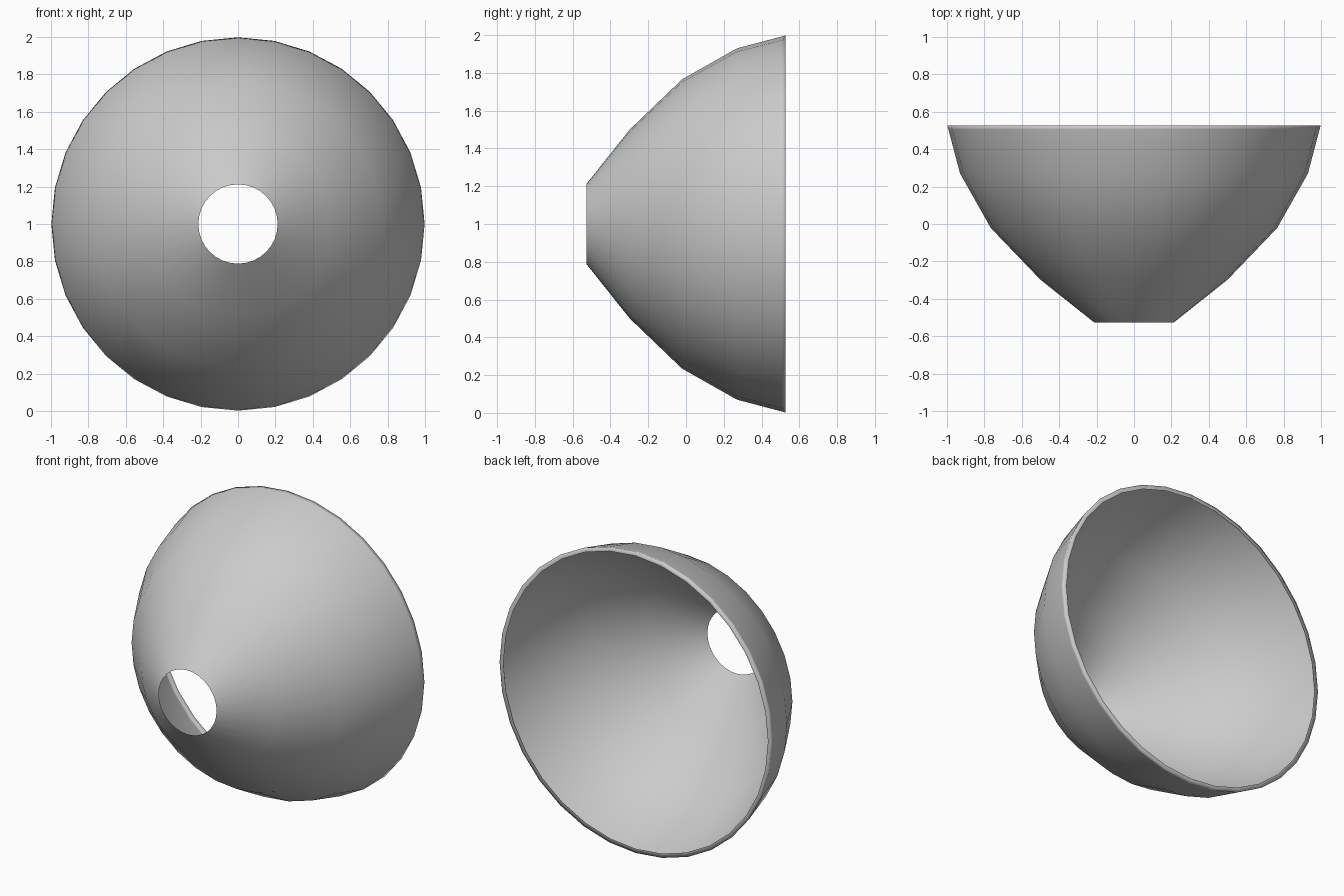
import bpy, bmesh
from math import sin, cos, tau

if "Cube" in bpy.data.objects:
    bpy.data.objects.remove(bpy.data.objects["Cube"])

SIDES = 32
CENTRE_Z = 1.0

# (radius, y) from the front hole, along the outer wall, to the inner edge of the rim
PROFILE = [(0.212, -0.527), (0.50, -0.298), (0.765, -0.022), (0.93, 0.27),
           (0.992, 0.505), (0.998, 0.527), (0.97, 0.527)]

bm = bmesh.new()
rings = [[bm.verts.new((r * cos(tau * i / SIDES), y, CENTRE_Z + r * sin(tau * i / SIDES)))
          for i in range(SIDES)] for r, y in PROFILE]

# Thin open wall with a narrow lip turned inward at the back
for a, b in zip(rings, rings[1:]):
    for i in range(SIDES):
        j = (i + 1) % SIDES
        f = bm.faces.new((a[i], a[j], b[j], b[i]))
        f.smooth = True

# Make the wall face outward
bm.normal_update()
bm.faces.ensure_lookup_table()
f = bm.faces[0]
c = f.calc_center_median()
if f.normal.x * c.x + f.normal.z * (c.z - CENTRE_Z) < 0:
    bmesh.ops.reverse_faces(bm, faces=bm.faces[:])

mesh = bpy.data.meshes.new("lamp_shade")
bm.to_mesh(mesh)
bm.free()
shade = bpy.data.objects.new("lamp_shade", mesh)
bpy.context.collection.objects.link(shade)
